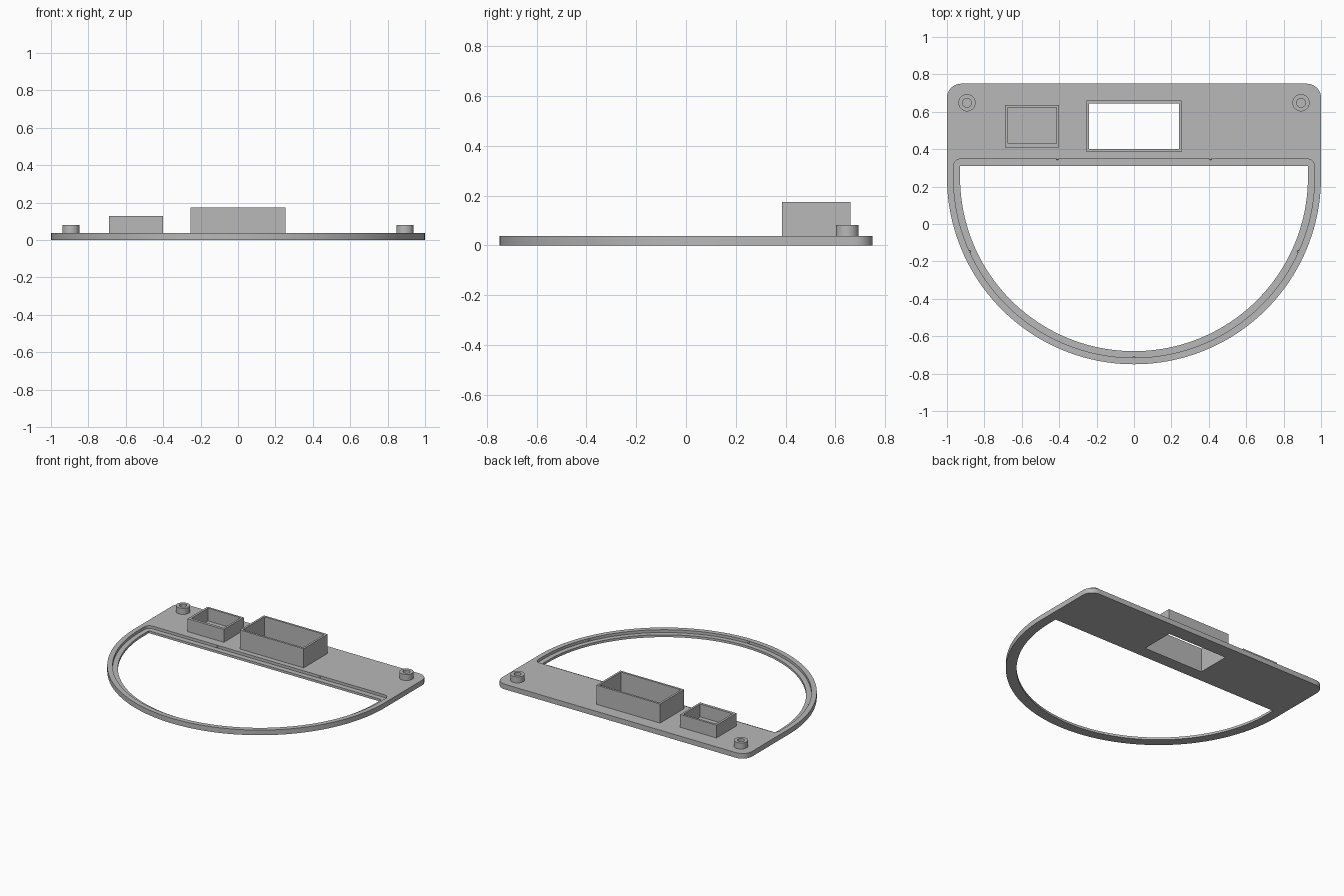
import bpy
import bmesh
from math import cos, sin, pi
from mathutils import Vector

cube = bpy.data.objects.get("Cube")
if cube:
    bpy.data.objects.remove(cube, do_unlink=True)

grey = bpy.data.materials.new("plain grey")
grey.use_nodes = True
grey.diffuse_color = (0.48, 0.48, 0.48, 1)
grey.node_tree.nodes["Principled BSDF"].inputs["Base Color"].default_value = grey.diffuse_color

PLATE_TOP = 0.037
LEDGE = 0.017
ARC_Y = 0.25
UP, DOWN = Vector((0, 0, 1)), Vector((0, 0, -1))


def arc(cx, cy, r, start, end, steps):
    return [(cx + r * cos(start + (end - start) * i / steps),
             cy + r * sin(start + (end - start) * i / steps)) for i in range(steps + 1)]


def d_shape(r, top, corner):
    """Half disc with straight sides rising to a flat back edge."""
    pts = arc(0, ARC_Y, r, pi, 2 * pi, 80)
    if corner:
        pts += arc(r - corner, top - corner, corner, 0, pi / 2, 10)
        pts += arc(corner - r, top - corner, corner, pi / 2, pi, 10)
    else:
        pts += [(r, top), (-r, top)]
    return pts


def rect(x0, x1, y0, y1):
    return [(x0, y0), (x1, y0), (x1, y1), (x0, y1)]


def circle(cx, cy, r):
    return arc(cx, cy, r, 0, 2 * pi, 32)[:-1]


def cap(bm, loops, z, normal):
    """Flat face at height z bounded by the loops, inner loops being holes."""
    edges = []
    for pts in loops:
        vs = [bm.verts.new((x, y, z)) for x, y in pts]
        edges += [bm.edges.new((a, b)) for a, b in zip(vs, vs[1:] + vs[:1])]
    res = bmesh.ops.triangle_fill(bm, edges=edges, use_beauty=True, normal=normal)
    for f in res["geom"]:
        if isinstance(f, bmesh.types.BMFace):
            f.normal_update()
            if f.normal.dot(normal) < 0:
                f.normal_flip()


def wall(bm, pts, z0, z1, inward=False):
    """Vertical wall along a counter-clockwise loop."""
    low = [bm.verts.new((x, y, z0)) for x, y in pts]
    high = [bm.verts.new((x, y, z1)) for x, y in pts]
    for i in range(len(pts)):
        j = (i + 1) % len(pts)
        quad = (low[i], low[j], high[j], high[i])
        bm.faces.new(quad[::-1] if inward else quad)


def finish(bm, name):
    bmesh.ops.remove_doubles(bm, verts=bm.verts[:], dist=0.0001)
    mesh = bpy.data.meshes.new(name)
    bm.to_mesh(mesh)
    bm.free()
    mesh.materials.append(grey)
    obj = bpy.data.objects.new(name, mesh)
    bpy.context.collection.objects.link(obj)
    bpy.ops.object.select_all(action="DESELECT")
    obj.select_set(True)
    bpy.context.view_layer.objects.active = obj
    bpy.ops.object.shade_smooth_by_angle(angle=0.6)


def tube(name, outer, inner, top):
    bm = bmesh.new()
    wall(bm, outer, PLATE_TOP, top)
    wall(bm, inner, PLATE_TOP, top, inward=True)
    cap(bm, [outer, inner], top, UP)
    finish(bm, name)


# Base plate with D-shaped opening, stepped ledge and rectangular window
outline = d_shape(1.0, 0.75, 0.075)
recess = d_shape(0.965, 0.348, 0.04)
opening = d_shape(0.93, 0.31, 0)
window = rect(-0.24, 0.24, 0.40, 0.645)
bm = bmesh.new()
cap(bm, [outline, opening, window], 0, DOWN)
cap(bm, [recess, opening], LEDGE, UP)
cap(bm, [outline, recess, window], PLATE_TOP, UP)
wall(bm, outline, 0, PLATE_TOP)
wall(bm, opening, 0, LEDGE, inward=True)
wall(bm, recess, LEDGE, PLATE_TOP, inward=True)
wall(bm, window, 0, PLATE_TOP, inward=True)
finish(bm, "base_plate")

# Open-topped boxes
tube("large_box", rect(-0.255, 0.255, 0.385, 0.66), window, 0.175)
tube("small_box", rect(-0.69, -0.40, 0.41, 0.637),
     rect(-0.674, -0.415, 0.43, 0.622), 0.13)

# Screw bosses
for side, x in (("left", 0.893), ("right", -0.893)):
    tube(side + "_boss", circle(x, 0.648, 0.046), circle(x, 0.648, 0.024), 0.081)

# Small snap bumps on the ledge wall
spots = [(-0.41, 0.348), (0.41, 0.348)]
spots += [(0.965 * cos(a), ARC_Y + 0.965 * sin(a)) for a in (1.135 * pi, 1.5 * pi, 1.865 * pi)]
for i, (x, y) in enumerate(spots):
    bm = bmesh.new()
    bmesh.ops.create_uvsphere(bm, u_segments=12, v_segments=8, radius=0.006)
    bmesh.ops.translate(bm, verts=bm.verts[:], vec=(x, y, 0.027))
    finish(bm, f"snap_bump_{i + 1}")
